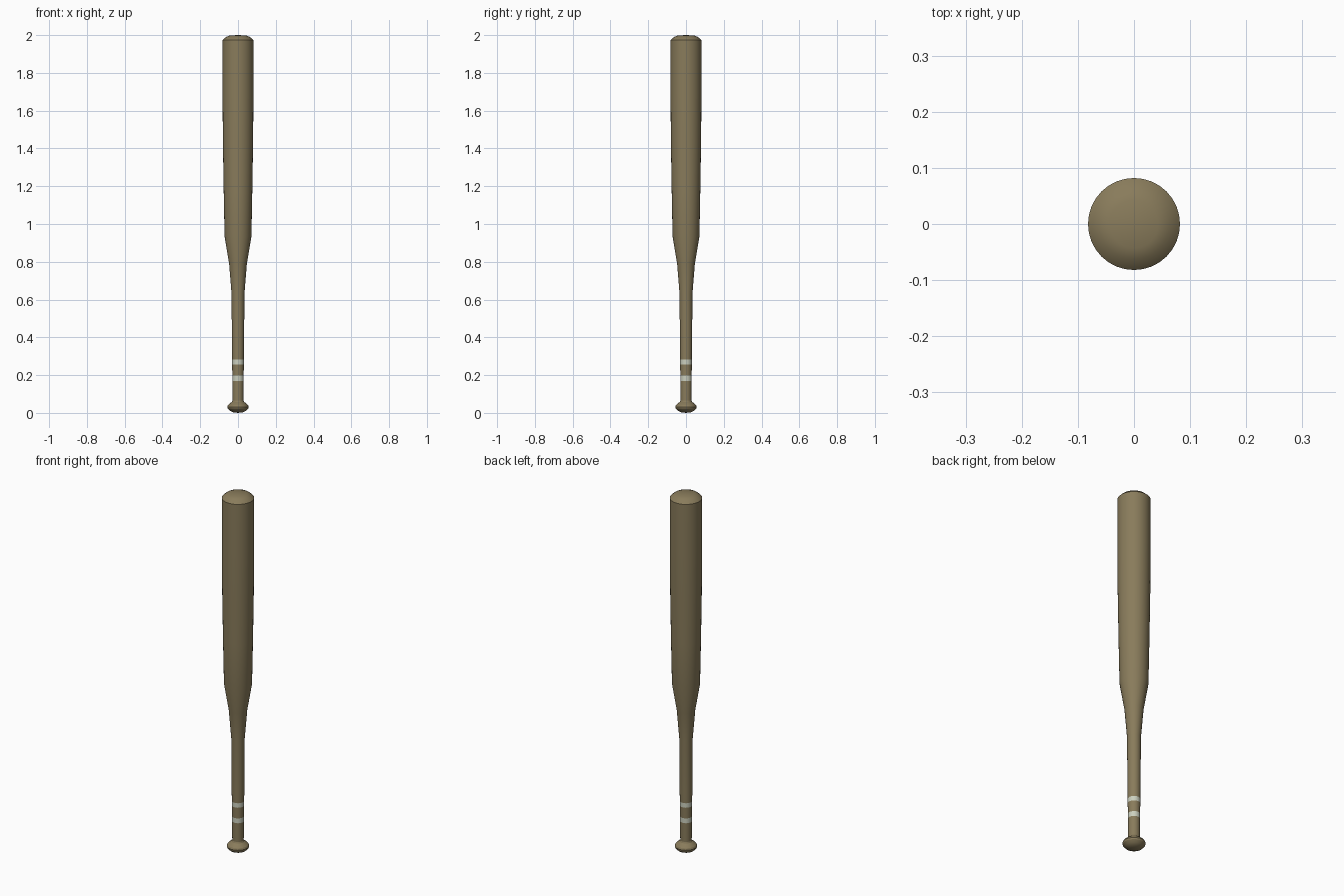
import bpy, bmesh
from math import sin, cos, tau

if "Cube" in bpy.data.objects:
    bpy.data.objects.remove(bpy.data.objects["Cube"])

SIDES = 32


def material(name, colour):
    m = bpy.data.materials.new(name)
    m.diffuse_color = (*colour, 1)
    m.use_nodes = True
    m.node_tree.nodes["Principled BSDF"].inputs["Base Color"].default_value = m.diffuse_color
    return m


def lathe(name, profile, mat):
    """Revolve (radius, height) points around z; radius 0 makes a closed tip."""
    bm = bmesh.new()
    rings = []
    for r, z in profile:
        n = SIDES if r > 0 else 1
        rings.append([bm.verts.new((r * cos(tau * i / SIDES), r * sin(tau * i / SIDES), z))
                      for i in range(n)])
    for a, b in zip(rings, rings[1:]):
        for i in range(SIDES):
            j = (i + 1) % SIDES
            quad = [a[i % len(a)], a[j % len(a)], b[j % len(b)], b[i % len(b)]]
            bm.faces.new(list(dict.fromkeys(quad)))
    mesh = bpy.data.meshes.new(name)
    bm.to_mesh(mesh)
    bm.free()
    mesh.materials.append(mat)
    obj = bpy.data.objects.new(name, mesh)
    bpy.context.collection.objects.link(obj)
    bpy.context.view_layer.objects.active = obj
    obj.select_set(True)
    bpy.ops.object.shade_smooth_by_angle(angle=0.4)
    obj.select_set(False)


wood = material("wood", (0.25, 0.2, 0.105))
white = material("grip_band", (0.6, 0.63, 0.52))

# Rounded knob at the foot
lathe("knob", [(0, 0), (0.025, 0.003), (0.044, 0.012), (0.055, 0.024), (0.057, 0.032),
               (0.053, 0.041), (0.041, 0.052), (0.032, 0.058), (0.029, 0.065)], wood)

# Grip with two pale bands
lathe("grip_lower", [(0.029, 0.065), (0.03, 0.17)], wood)
lathe("band_lower", [(0.03, 0.17), (0.03, 0.197)], white)
lathe("grip_middle", [(0.03, 0.197), (0.031, 0.257)], wood)
lathe("band_upper", [(0.031, 0.257), (0.031, 0.282)], white)

# Handle, taper, barrel and domed end
lathe("barrel", [(0.031, 0.282), (0.032, 0.33), (0.034, 0.63), (0.047, 0.79), (0.071, 0.935),
                 (0.076, 1.19), (0.08, 1.45), (0.082, 1.7), (0.082, 1.973),
                 (0.078, 1.977), (0.063, 1.99), (0.043, 1.998), (0, 2.0)], wood)
